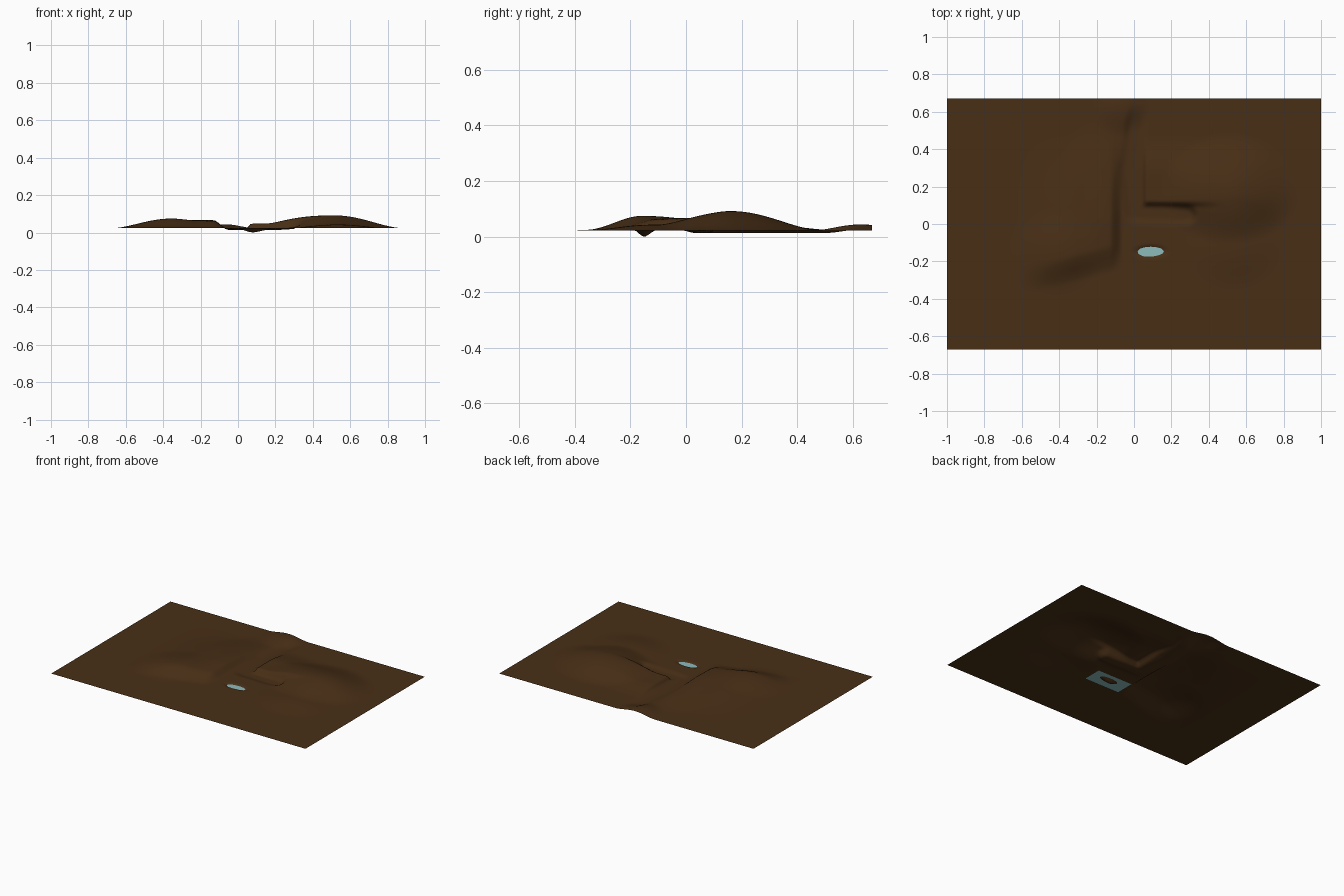
import bpy, bmesh, math
from mathutils import Vector

if "Cube" in bpy.data.objects:
    bpy.data.objects.remove(bpy.data.objects["Cube"])

BASE = 0.023
HALF_X, HALF_Y = 1.0, 0.67
NX, NY = 180, 120


def material(name, color):
    m = bpy.data.materials.new(name)
    m.diffuse_color = (*color, 1)
    m.use_nodes = True
    m.node_tree.nodes["Principled BSDF"].inputs["Base Color"].default_value = m.diffuse_color
    return m


def step(a, b, t):
    t = max(0.0, min(1.0, (t - a) / (b - a)))
    return t * t * (3 - 2 * t)


def bump(x, y, cx, cy, rx, ry, h):
    # compact rounded hill: reaches zero at the given radii
    d = ((x - cx) / rx) ** 2 + ((y - cy) / ry) ** 2
    return h * (1 - d) ** 2 if d < 1 else 0.0


def path_distance(x, y, pts):
    best = 9.0
    for (ax, ay), (bx, by) in zip(pts, pts[1:]):
        dx, dy = bx - ax, by - ay
        t = max(0, min(1, ((x - ax) * dx + (y - ay) * dy) / (dx * dx + dy * dy)))
        best = min(best, math.hypot(x - ax - t * dx, y - ay - t * dy))
    return best


STREAM = [(0.03, 0.68), (0.0, 0.46), (-0.02, 0.3), (0.01, 0.06), (0.28, 0.05)]


def height(x, y):
    # left upland: steep east bank and curved south bank, gentle elsewhere
    south = -0.13 + 0.25 * min(0, x + 0.1)
    left = 0.036 * step(-0.06, -0.13, x) * step(-0.68, -0.3, x)
    left *= step(south - 0.13, south + 0.03, y) * step(0.5, 0.0, y)
    left += bump(x, y, -0.42, -0.15, 0.26, 0.24, 0.02)
    left += bump(x, y, -0.18, 0.03, 0.13, 0.25, 0.009)
    left += bump(x, y, -0.2, 0.3, 0.2, 0.26, 0.012) * step(-0.05, -0.12, x)
    # right hill with a steeper south face
    ry = 0.27 if y < 0.16 else 0.33
    right = bump(x, y, 0.51, 0.16, 0.38, ry, 0.069)
    right += bump(x, y, 0.53, -0.12, 0.28, 0.24, 0.02)
    # low terrace with sharp west and south walls
    terrace = 0.024 * step(0.045, 0.07, x) * step(0.09, 0.12, y)
    terrace *= step(0.5, 0.22, x) * step(0.48, 0.26, y)
    # knoll on the back edge
    knoll = bump(x, y, -0.07, 0.63, 0.16, 0.17, 0.021)
    # stream bed and pond pit
    d = path_distance(x, y, STREAM)
    bed = -0.01 * step(0.07, 0.02, d) * step(0.64, 0.5, y)
    pit = bump(x, y, 0.09, -0.147, 0.11, 0.04, -0.018)
    pit += bump(x, y, 0.07, -0.155, 0.06, 0.03, -0.006)
    land = left + right + terrace + knoll
    land *= 1 - 0.6 * step(0.06, 0.02, d) * step(0.66, 0.5, y)
    return max(0.0, BASE + land + bed + pit)


def grid_object(name, nx, ny, hx, hy, mat, fn, centre=(0, 0)):
    bm = bmesh.new()
    bmesh.ops.create_grid(bm, x_segments=nx, y_segments=ny, size=1)
    for v in bm.verts:
        x, y = v.co.x * hx + centre[0], v.co.y * hy + centre[1]
        v.co = Vector((x, y, fn(x, y)))
    for f in bm.faces:
        f.smooth = True
    me = bpy.data.meshes.new(name)
    bm.to_mesh(me)
    bm.free()
    me.materials.append(mat)
    ob = bpy.data.objects.new(name, me)
    bpy.context.collection.objects.link(ob)
    return ob


# Landscape sheet
grid_object("terrain", NX, NY, HALF_X, HALF_Y,
            material("earth", (0.065, 0.028, 0.008)), height)

# Water sheet, hidden under the ground except where the pit dips below it
grid_object("pond_water", 1, 1, 0.14, 0.07,
            material("water", (0.27, 0.5, 0.5)), lambda x, y: 0.0165, (0.08, -0.16))
